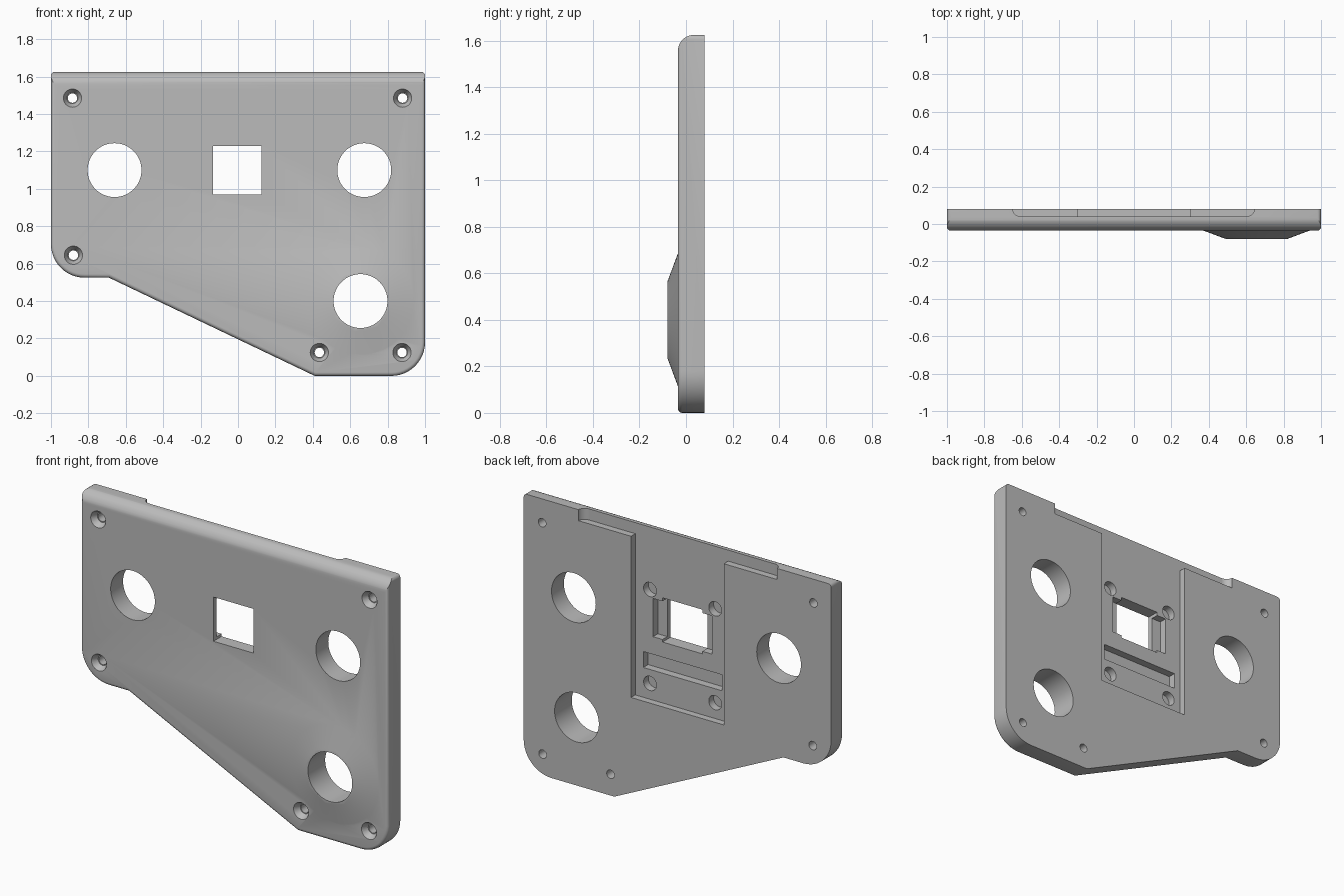
import bpy, bmesh, math
from mathutils import Matrix, Vector

if "Cube" in bpy.data.objects:
    bpy.data.objects.remove(bpy.data.objects["Cube"], do_unlink=True)

FRONT, BACK, FLOOR, DEEP = -0.035, 0.08, 0.04, -0.005

grey = bpy.data.materials.new("plain grey")
grey.use_nodes = True
grey.diffuse_color = (0.5, 0.5, 0.5, 1)
grey.node_tree.nodes["Principled BSDF"].inputs["Base Color"].default_value = (0.5, 0.5, 0.5, 1)


def finish(name, bm):
    bmesh.ops.recalc_face_normals(bm, faces=bm.faces)
    mesh = bpy.data.meshes.new(name)
    bm.to_mesh(mesh)
    bm.free()
    mesh.materials.append(grey)
    obj = bpy.data.objects.new(name, mesh)
    bpy.context.collection.objects.link(obj)
    return obj


def arc(cx, cy, r, start, end, steps=12):
    angles = [math.radians(start + (end - start) * i / steps) for i in range(steps + 1)]
    return [(cx + r * math.cos(a), cy + r * math.sin(a)) for a in angles]


def prism(points, axis, lo, hi):
    """Extrude a 2D outline along one axis."""
    def place(p, h):
        c = list(p)
        c.insert("xyz".index(axis), h)
        return Vector(c)
    bm = bmesh.new()
    face = bm.faces.new([bm.verts.new(place(p, lo)) for p in points])
    ext = bmesh.ops.extrude_face_region(bm, geom=[face])
    verts = [v for v in ext["geom"] if isinstance(v, bmesh.types.BMVert)]
    bmesh.ops.translate(bm, verts=verts, vec=place((0, 0), hi - lo))
    return bm


def box(x0, x1, y0, y1, z0, z1):
    return prism([(x0, z0), (x1, z0), (x1, z1), (x0, z1)], "y", y0, y1)


def cone(x, z, r0, r1, y0, y1, sides=64):
    """Round solid along y, with radius r0 at y0 and r1 at y1."""
    bm = bmesh.new()
    turn = Matrix.Translation((x, (y0 + y1) / 2, z)) @ Matrix.Rotation(-math.pi / 2, 4, "X")
    bmesh.ops.create_cone(bm, cap_ends=True, segments=sides, radius1=r0, radius2=r1,
                          depth=y1 - y0, matrix=turn)
    return bm


def combine(target, bm, operation="DIFFERENCE"):
    tool = finish("cutter", bm)
    tool.hide_render = True
    mod = target.modifiers.new("shape", "BOOLEAN")
    mod.operation, mod.solver, mod.object = operation, "EXACT", tool
    bpy.context.view_layer.objects.active = target
    bpy.ops.object.modifier_apply(modifier=mod.name)
    bpy.data.objects.remove(tool, do_unlink=True)


# Plate outline with a small rounded front edge
outline = (arc(0.98, 1.605, 0.02, 90, 0, 4) + arc(0.82, 0.18, 0.18, 0, -90)
           + [(0.41, 0), (-0.69, 0.525)] + arc(-0.82, 0.705, 0.18, 270, 180)
           + arc(-0.98, 1.605, 0.02, 180, 90, 4))
bm = prism(outline, "y", FRONT, BACK)
rim = [e for e in bm.edges if all(abs(v.co.y - FRONT) < 1e-5 for v in e.verts)]
bmesh.ops.bevel(bm, geom=rim, offset=0.019, segments=4, profile=0.5, affect="EDGES")
plate = finish("mounting_plate", bm)

# Large rounding along the top front edge
r = 0.07
combine(plate, prism([(-0.2, 1.625 - r)] + arc(FRONT + r, 1.625 - r, r, 180, 90)
                     + [(FRONT + r, 1.8), (-0.2, 1.8)], "x", -1.2, 1.2))

# Raised conical collar
combine(plate, cone(0.655, 0.4, 0.164, 0.285 + 0.027, -0.08, FRONT + 0.01), "UNION")

# Large round openings
for x, z in [(-0.66, 1.1), (0.675, 1.1), (0.655, 0.4)]:
    combine(plate, cone(x, z, 0.144, 0.144, -0.2, 0.2))

# Countersunk screw holes
for x, z in [(-0.885, 1.485), (0.88, 1.485), (-0.88, 0.645), (0.435, 0.125), (0.877, 0.125)]:
    combine(plate, cone(x, z, 0.05, 0.03, FRONT - 0.002, 0.0, 32))
    combine(plate, cone(x, z, 0.025, 0.025, -0.2, 0.2, 32))

# Back recess: wide band at the top with curved ends, and a tall pocket
band = ([(-0.65, 0.2)] + arc(-0.605, 0.085, 0.045, 180, 270, 8)
        + arc(0.6, 0.085, 0.045, 270, 360, 8) + [(0.645, 0.2)])
combine(plate, prism(band, "z", 1.56, 1.8))
combine(plate, box(-0.302, 0.302, FLOOR, 0.2, 0.612, 1.75))

# Square window, its side notches and the slot below
combine(plate, box(-0.135, 0.125, -0.2, 0.2, 0.97, 1.23))
combine(plate, box(-0.197, 0.187, DEEP, 0.07, 0.985, 1.21))
combine(plate, box(-0.262, 0.25, DEEP, 0.07, 0.787, 0.881))

# Blind holes around the window
for x in (-0.218, 0.206):
    for z in (0.705, 1.257):
        combine(plate, cone(x, z, 0.042, 0.042, DEEP, 0.07, 32))

bpy.ops.object.select_all(action="DESELECT")
plate.select_set(True)
bpy.context.view_layer.objects.active = plate
bpy.ops.object.shade_smooth_by_angle(angle=math.radians(30))
